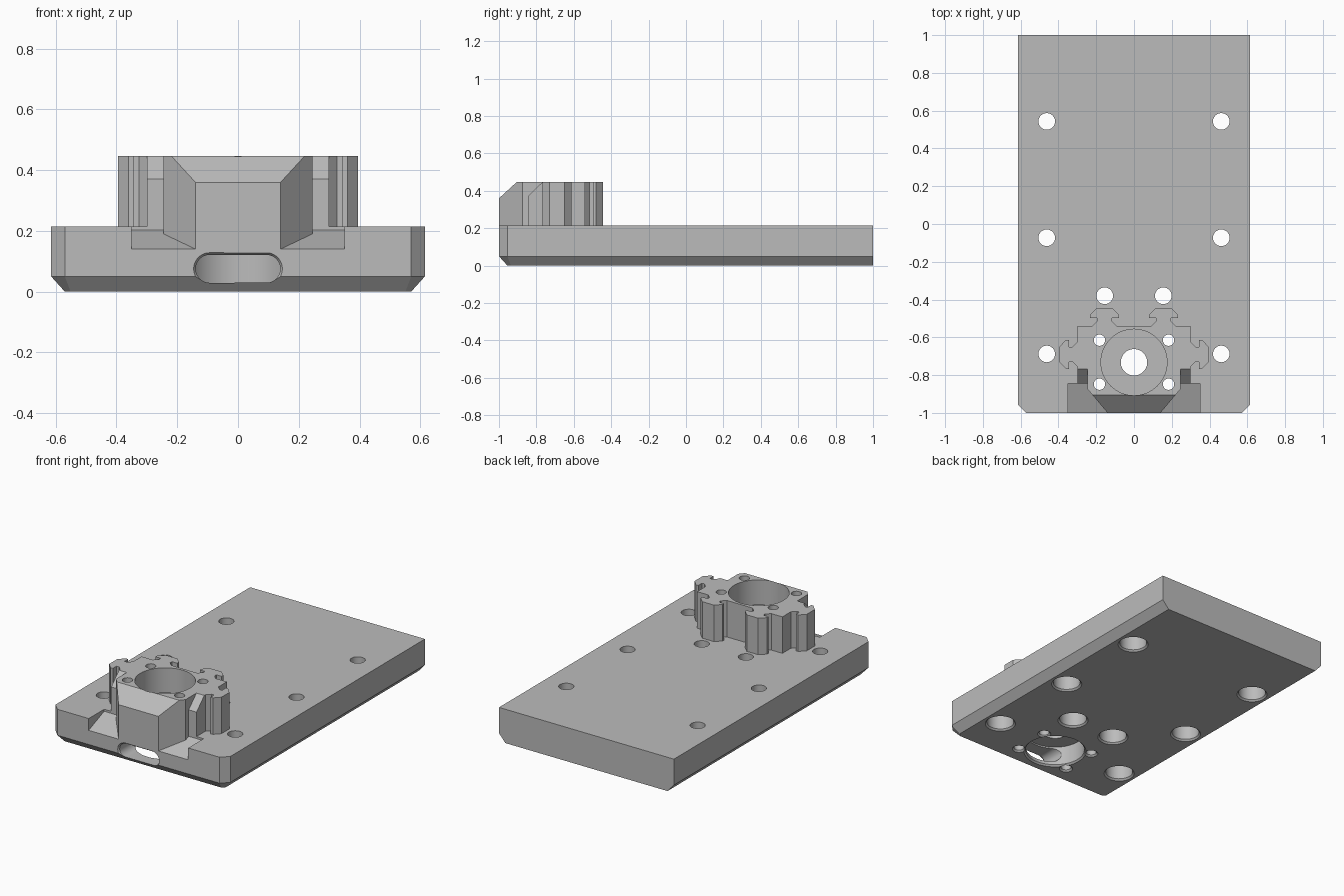
import bpy, bmesh
from mathutils import Vector

cube = bpy.data.objects.get("Cube")
if cube:
    bpy.data.objects.remove(cube, do_unlink=True)

grey = bpy.data.materials.new("plain_grey")
grey.use_nodes = True
COLOUR = (0.5, 0.5, 0.5, 1)
grey.diffuse_color = COLOUR
grey.node_tree.nodes["Principled BSDF"].inputs["Base Color"].default_value = COLOUR


def make(name, bm):
    bmesh.ops.recalc_face_normals(bm, faces=bm.faces)
    mesh = bpy.data.meshes.new(name)
    bm.to_mesh(mesh)
    bm.free()
    mesh.materials.append(grey)
    obj = bpy.data.objects.new(name, mesh)
    bpy.context.collection.objects.link(obj)
    return obj


def loft(name, start, end):
    """Closed solid between two matching outlines."""
    bm = bmesh.new()
    a = [bm.verts.new(p) for p in start]
    b = [bm.verts.new(p) for p in end]
    bm.faces.new(a)
    bm.faces.new(b)
    for i in range(len(a)):
        j = (i + 1) % len(a)
        bm.faces.new((a[i], a[j], b[j], b[i]))
    return make(name, bm)


def side_prism(name, profile, x0, x1):
    """Extrude a y-z profile along x."""
    return loft(name, [(x0, y, z) for y, z in profile], [(x1, y, z) for y, z in profile])


def cylinder(name, x, y, z0, z1, r, r_top=None, segments=48):
    bm = bmesh.new()
    bmesh.ops.create_cone(bm, cap_ends=True, segments=segments, radius1=r,
                          radius2=r if r_top is None else r_top, depth=z1 - z0)
    bmesh.ops.translate(bm, verts=bm.verts, vec=(x, y, (z0 + z1) / 2))
    return make(name, bm)


def boolean(target, tool, operation="DIFFERENCE"):
    mod = target.modifiers.new("boolean", "BOOLEAN")
    mod.operation, mod.solver, mod.object = operation, "EXACT", tool
    bpy.context.view_layer.objects.active = target
    bpy.ops.object.modifier_apply(modifier=mod.name)
    bpy.data.objects.remove(tool, do_unlink=True)


def mirrored(half):
    return half + [(-x, y) for x, y in reversed(half)]


# Base plate with clipped front corners and a bevelled underside
lower = mirrored([(0.57, 1), (0.57, -0.936), (0.551, -0.955)])
upper = mirrored([(0.615, 1), (0.615, -0.955), (0.57, -1)])
plate = loft("base_plate", [(x, y, 0.05) for x, y in upper],
             [(x, y, 0.215) for x, y in upper])
bevel = loft("under_bevel", [(x, y, 0) for x, y in lower],
             [(x, y, 0.05) for x, y in upper])
boolean(plate, bevel, "UNION")

# Sloping recess around the front of the tower
boolean(plate, side_prism("recess_cutter", [(-1.1, 0.3), (-1.1, 0.1), (-1, 0.14),
                          (-0.845, 0.202), (-0.845, 0.3)], -0.35, 0.35))

# Tower outline with T-shaped rails on the back and sides
RAIL = [(0.066, 0), (0.04, 0.025), (0.04, 0.043), (0.077, 0.043), (0.077, 0.06), (0.04, 0.095)]
rail = [(-a, h) for a, h in RAIL] + list(reversed(RAIL))


def place_rail(base, along, out):
    return [tuple(Vector(base) + a * Vector(along) + h * Vector(out)) for a, h in rail]


half = place_rail((0.156, -0.54), (1, 0), (0, 1)) + [(0.3, -0.54)]
half += place_rail((0.3, -0.69), (0, -1), (1, 0))
half += [(0.3, -0.845), (0.245, -0.845), (0.245, -0.875), (0.14, -1)]
outline = mirrored(half)
tower = loft("tower", [(x, y, 0.1) for x, y in outline],
             [(x, y, 0.447) for x, y in outline])

# Sloped top edges on the tower front and its two shoulders
boolean(tower, side_prism("front_cutter", [(-1.1, 0.268), (-0.8, 0.543), (-1.1, 0.543)], -0.5, 0.5))
for s in (-1, 1):
    boolean(tower, side_prism("shoulder_cutter", [(-0.95, 0.267), (-0.7, 0.513), (-0.95, 0.513)],
                              s * 0.245, s * 0.5))
boolean(plate, tower, "UNION")


# Vertical bores, each with a slightly flared lower rim
def flared_bore(x, y, z1, r, rim=0.01):
    boolean(plate, cylinder("bore_cutter", x, y, -0.05, z1, r))
    boolean(plate, cylinder("rim_cutter", x, y, -rim, rim, r + 2 * rim, r))


CY = -0.732
boolean(plate, cylinder("upper_bore_cutter", 0, CY, 0.29, 0.6, 0.175, segments=64))
flared_bore(0, CY, 0.13, 0.175)
boolean(plate, cylinder("centre_hole_cutter", 0, CY, 0.05, 0.35, 0.07))

for s in (-1, 1):
    for y in (-0.615, -0.848):
        flared_bore(s * 0.183, y, 0.6, 0.03)
    for x, y in ((0.462, 0.543), (0.462, -0.073), (0.462, -0.688), (0.155, -0.38)):
        boolean(plate, cylinder("screw_hole_cutter", s * x, y, -0.05, 0.3, 0.044))
        flared_bore(s * x, y, 0.12, 0.08)


# Rounded slot from the front into the lower bore
def slot_cutter(y0, y1, r0, r1):
    bm = bmesh.new()
    bmesh.ops.create_circle(bm, segments=48, radius=1)
    ring = [v.co.copy() for v in bm.verts]
    bm.free()

    def section(y, r):
        pts = []
        for c in ring:
            shift = 0.093 if c.x > 0 else -0.093
            pts.append((c.x * r + shift, y, 0.075 + c.y * r))
        return pts
    return loft("slot_cutter", section(y0, r0), section(y1, r1))


boolean(plate, slot_cutter(-1.1, CY, 0.046, 0.046))
boolean(plate, slot_cutter(-1.01, -0.99, 0.06, 0.046))

# Final shading
plate.name = "mounting_plate_with_tower"
plate.data.materials.clear()
plate.data.materials.append(grey)
for p in plate.data.polygons:
    p.material_index = 0
bpy.ops.object.select_all(action="DESELECT")
plate.select_set(True)
bpy.context.view_layer.objects.active = plate
bpy.ops.object.shade_smooth_by_angle()
